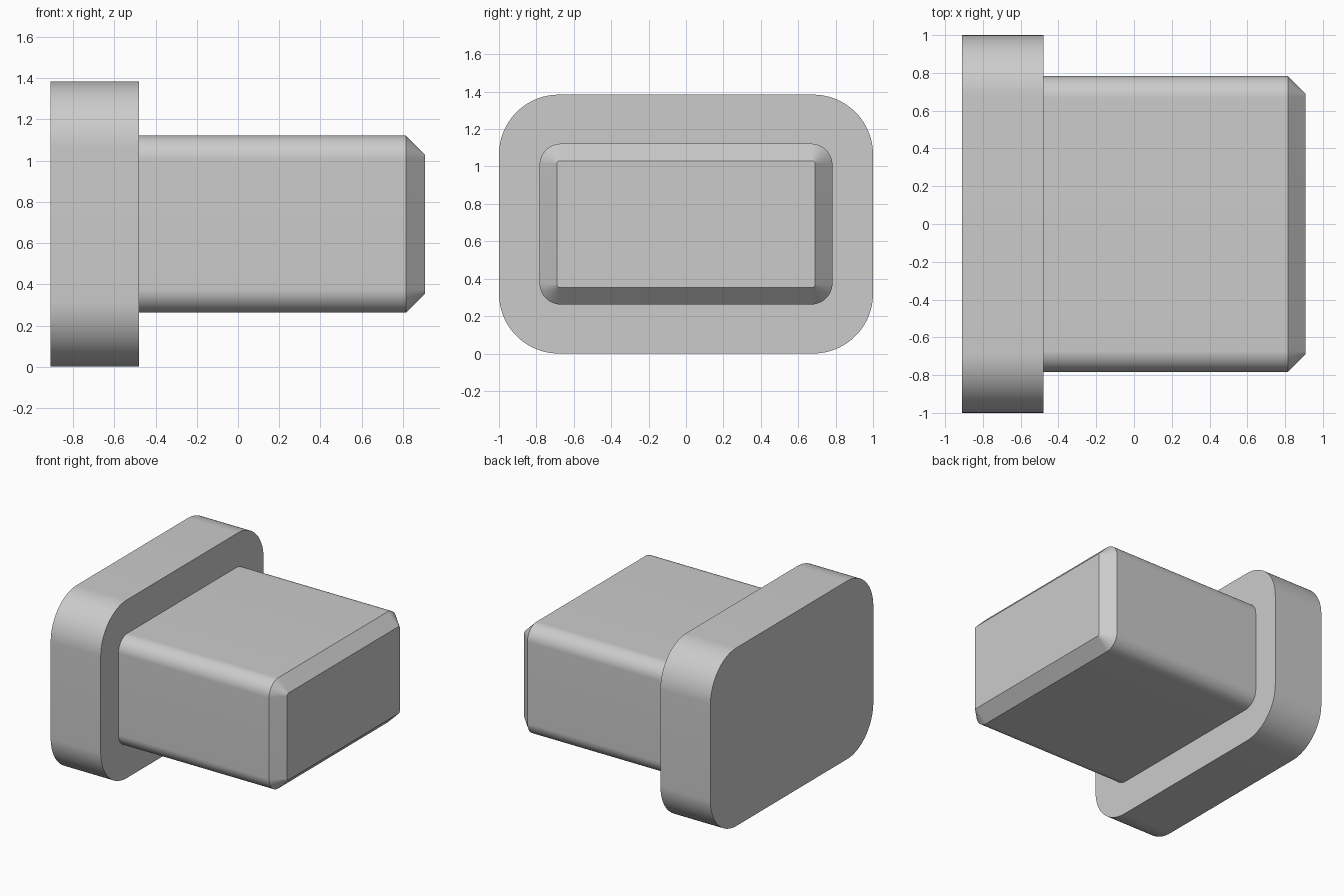
import bpy
import bmesh
from math import sin, cos, pi, radians

default = bpy.data.objects.get("Cube")
if default:
    bpy.data.objects.remove(default, do_unlink=True)

MID_Z = 0.692
CORNER_STEPS = 24

# Single material
grey = bpy.data.materials.new("light grey")
grey.use_nodes = True
colour = (0.6, 0.6, 0.6, 1)
grey.diffuse_color = colour
grey.node_tree.nodes["Principled BSDF"].inputs["Base Color"].default_value = colour


def rounded_ring(bm, x, half_y, half_z, radius):
    """Rounded rectangle of vertices in the plane at x."""
    ring = []
    for corner, (sy, sz) in enumerate([(1, 1), (-1, 1), (-1, -1), (1, -1)]):
        for i in range(CORNER_STEPS + 1):
            a = (corner + i / CORNER_STEPS) * pi / 2
            y = sy * (half_y - radius) + radius * cos(a)
            z = sz * (half_z - radius) + radius * sin(a)
            ring.append(bm.verts.new((x, y, MID_Z + z)))
    return ring


def loft(name, sections):
    """Closed solid through rounded sections (x, half_y, half_z, radius)."""
    bm = bmesh.new()
    rings = [rounded_ring(bm, *s) for s in sections]
    for a, b in zip(rings, rings[1:]):
        for i in range(len(a)):
            j = (i + 1) % len(a)
            bm.faces.new((a[i], a[j], b[j], b[i]))
    bm.faces.new(rings[0])
    bm.faces.new(rings[-1])
    bmesh.ops.recalc_face_normals(bm, faces=bm.faces)
    mesh = bpy.data.meshes.new(name)
    bm.to_mesh(mesh)
    bm.free()
    mesh.materials.append(grey)
    obj = bpy.data.objects.new(name, mesh)
    bpy.context.collection.objects.link(obj)
    bpy.ops.object.select_all(action="DESELECT")
    obj.select_set(True)
    bpy.context.view_layer.objects.active = obj
    bpy.ops.object.shade_smooth_by_angle(angle=radians(30))
    return obj


# Wide end flange
loft("flange", [(-0.91, 1.0, MID_Z, 0.32), (-0.48, 1.0, MID_Z, 0.32)])

# Plug body with chamfered tip, seated slightly into the flange
loft("plug", [
    (-0.50, 0.783, 0.43, 0.115),
    (0.815, 0.783, 0.43, 0.115),
    (0.907, 0.691, 0.338, 0.015),
])
